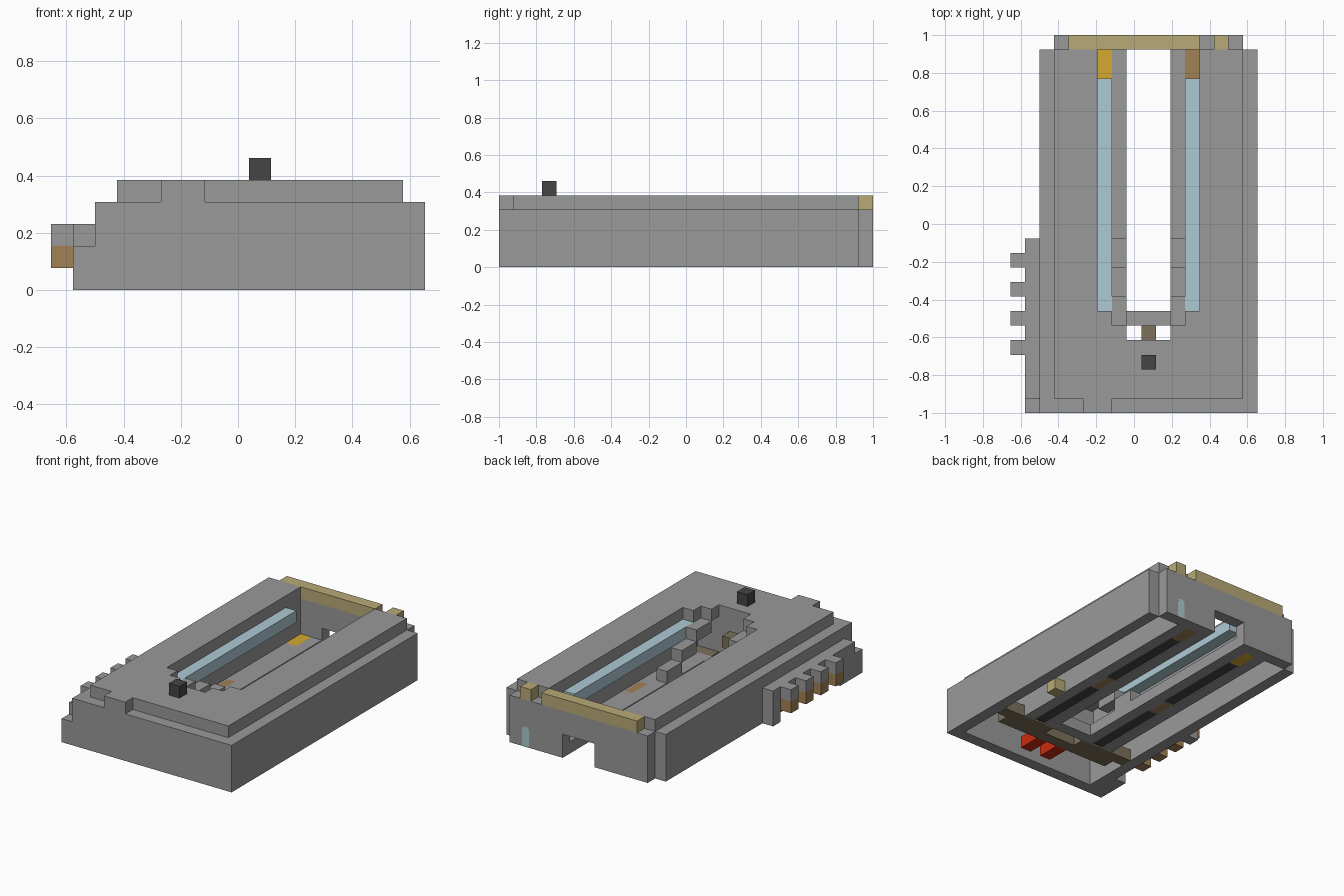
import bpy
import bmesh
import math

if "Cube" in bpy.data.objects:
    bpy.data.objects.remove(bpy.data.objects["Cube"], do_unlink=True)

UNIT = 2 / 26          # edge of one block
CX, CY = 8.5, 13       # grid centre in blocks


def material(name, rgb):
    mat = bpy.data.materials.new(name)
    mat.use_nodes = True
    color = (*rgb, 1)
    mat.diffuse_color = color
    mat.node_tree.nodes["Principled BSDF"].inputs["Base Color"].default_value = color
    return mat


GREY = material("hull grey", (0.32, 0.32, 0.32))
KHAKI = material("khaki", (0.48, 0.4, 0.18))
UMBER = material("dark khaki", (0.2, 0.165, 0.105))
BLUE = material("pale blue", (0.42, 0.59, 0.66))
GOLD = material("gold", (0.66, 0.4, 0.03))
BROWN = material("brown", (0.36, 0.22, 0.09))
DARK = material("charcoal", (0.06, 0.06, 0.06))
RED = material("red", (0.62, 0.025, 0.005))


def finish(name, bm, mat):
    bmesh.ops.recalc_face_normals(bm, faces=bm.faces)
    mesh = bpy.data.meshes.new(name)
    bm.to_mesh(mesh)
    bm.free()
    mesh.materials.append(mat)
    obj = bpy.data.objects.new(name, mesh)
    bpy.context.collection.objects.link(obj)


def blocks(name, mat, *spans):
    """One object made of boxes, each given as x, y and z ranges in blocks."""
    bm = bmesh.new()
    for span in spans:
        verts = bmesh.ops.create_cube(bm, size=1)["verts"]
        for v in verts:
            v.co = [(lo + (c + 0.5) * (hi - lo) - mid) * UNIT
                    for c, (lo, hi), mid in zip(v.co, span, (CX, CY, 0))]
    finish(name, bm, mat)


def both(*spans):
    """Add the mirrored copy of each box across the hull's middle line."""
    return [*spans, *(((19 - x[1], 19 - x[0]), y, z) for x, y, z in spans)]


# Outer hull walls
blocks("side_walls", GREY, *both(((2, 3), (0, 25), (0, 4))))
blocks("front_wall", GREY, ((3, 16), (0, 1), (0, 4)))
blocks("rear_wall", GREY,
       ((3, 8), (25, 26), (0, 4)), ((11, 16), (25, 26), (0, 4)),
       ((8, 11), (25, 26), (2, 4)))
blocks("rear_trim", KHAKI, ((4, 13), (25, 26), (4, 5)), ((14, 15), (25, 26), (4, 5)))

# Top deck around the long opening
blocks("deck", GREY, ((6, 13), (1, 5), (4, 5)), ((5, 7), (0, 1), (4, 5)),
       *both(((3, 6), (1, 25), (4, 5)), ((6, 8), (5, 6), (4, 5)), ((6, 7), (6, 7), (4, 5))))
blocks("deck_knob", DARK, ((9, 10), (3, 4), (5, 6)))

# Bay floor with a dark lane let into each underside
blocks("bay_floor", GREY, ((8, 11), (6, 7), (0, 1)),
       *both(((5, 6), (6, 25), (0, 1)), ((7, 8), (6, 25), (0, 1)),
             ((6, 7), (6, 13), (0.3, 1)), ((6, 7), (15, 23), (0.3, 1)),
             ((6, 6.15), (13, 15), (0, 1)), ((6.85, 7), (13, 15), (0, 1))))
blocks("underside_lanes", DARK,
       *both(((6.1, 6.9), (6.2, 13), (0, 0.3)), ((6.1, 6.9), (15, 23), (0, 0.3))))

# Pads that pass through the floor
blocks("gold_pad", GOLD, ((6, 7), (23, 25), (0, 1)))
blocks("brown_pads", BROWN, ((12, 13), (23, 25), (0, 1)),
       *both(((6.15, 6.85), (13, 15), (0, 1))))

# Inner walls, cross beam and fittings
blocks("bay_walls", GREY, ((5, 14), (4, 5), (1, 4)), *both(((5, 6), (5, 25), (1, 4))))
blocks("cross_beam", UMBER, ((4, 15), (4, 5), (0, 1)), *both(((3, 8), (5, 6), (0, 1))))
blocks("bay_bracket", UMBER, ((9, 10), (5, 6), (2, 3)))
blocks("side_fitting", KHAKI, ((14, 15), (10, 11), (0, 1)))

# Two stairways down into the bay
blocks("stairs", GREY, *both(*[((7, 8), (6 + 2 * n, 8 + 2 * n), (3 - n, 4 - n))
                               for n in range(3)]))

# Light strips along the bay
blocks("light_strips", BLUE, *both(((6, 7), (7, 23), (3, 4))))

# Red units behind the front wall
blocks("red_units", RED, *both(((8, 9), (2, 4), (0, 1))))

# Side sponson, raised in the middle, with its row of teeth
blocks("sponson", GREY, ((1, 2), (0, 1), (0, 2)), ((1, 2), (1, 3), (0, 3)),
       ((1, 2), (3, 11), (2, 3)), ((1, 2), (11, 12), (0, 3)))
teeth = [(y, y + 1) for y in range(4, 11, 2)]
blocks("teeth_top", GREY, *[((0, 1), y, (2, 3)) for y in teeth])
blocks("teeth_base", BROWN, ((1, 2), (3, 11), (1, 2)),
       *[((0, 1), y, (1, 2)) for y in teeth])

# Arched blue marker on the rear wall
bm = bmesh.new()
outline = [(14.17, 0), (14.83, 0)]
outline += [(14.5 + 0.33 * math.cos(a), 1.4 + 0.33 * math.sin(a))
            for a in (math.pi * n / 8 for n in range(9))]
face = bm.faces.new([bm.verts.new(((x - CX) * UNIT, 0.995, z * UNIT)) for x, z in outline])
for v in bmesh.ops.extrude_face_region(bm, geom=[face])["geom"]:
    if isinstance(v, bmesh.types.BMVert):
        v.co.y = 1.001
finish("rear_marker", bm, BLUE)
